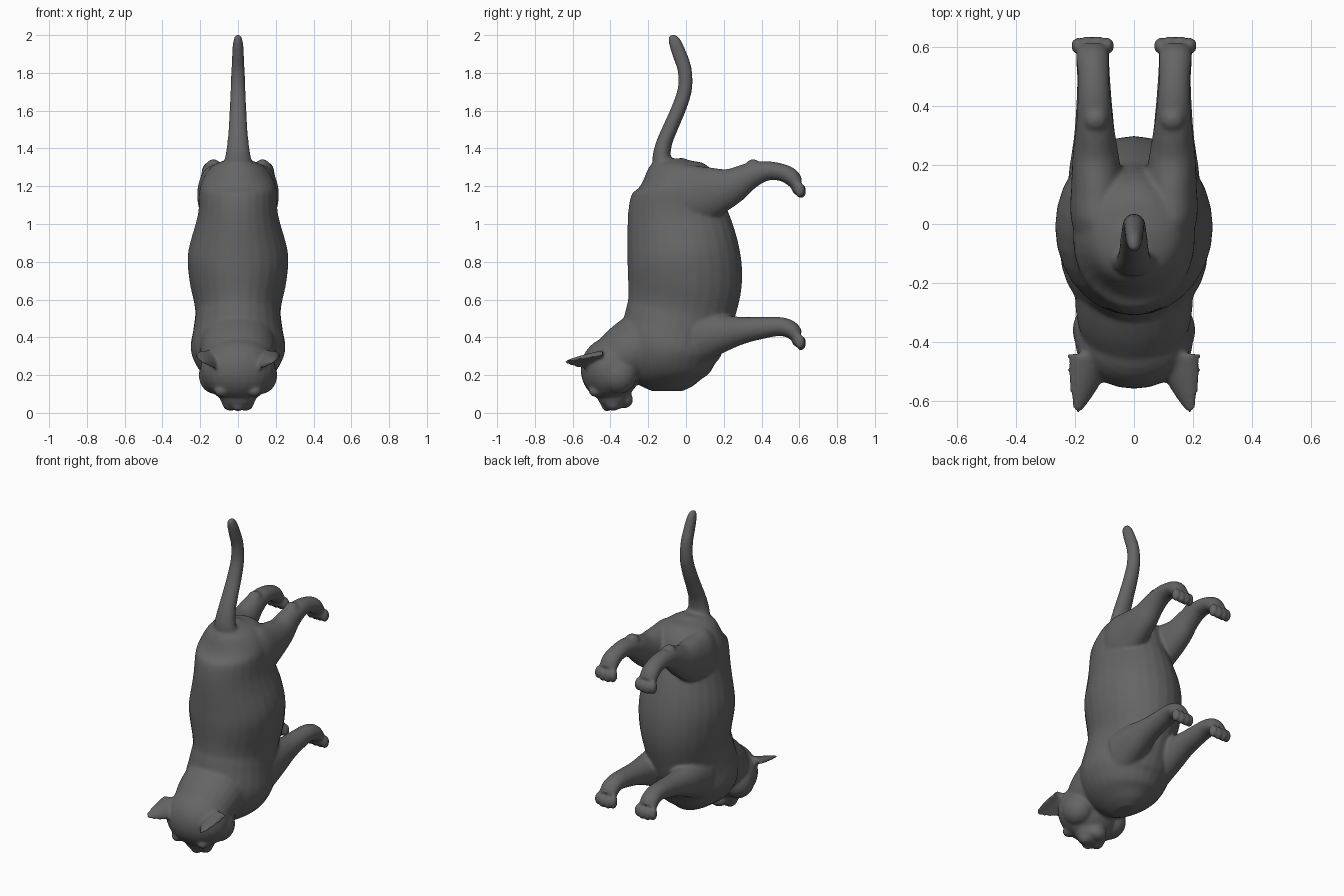
import bpy, bmesh
from math import sin, cos, pi
from mathutils import Vector, Matrix

cube = bpy.data.objects.get("Cube")
if cube:
    bpy.data.objects.remove(cube)

bm = bmesh.new()


def skin_rings(rings):
    """Bridge successive rings of points and cap both ends."""
    rows = [[bm.verts.new(p) for p in ring] for ring in rings]
    count = len(rows[0])
    for low, high in zip(rows, rows[1:]):
        for i in range(count):
            j = (i + 1) % count
            bm.faces.new((low[i], low[j], high[j], high[i]))
    bm.faces.new(rows[0])
    bm.faces.new(rows[-1])


def spline(stations, steps=5):
    """Smooth curve through all the stations, radii included."""
    pts = [Vector(s) for s in stations]
    pts = [pts[0]] + pts + [pts[-1]]
    result = []
    for a, b, c, d in zip(pts, pts[1:], pts[2:], pts[3:]):
        for k in range(steps):
            t = k / steps
            result.append(b + (c - a) * (t / 2)
                          + (a * 2 - b * 5 + c * 4 - d) * (t * t / 2)
                          + (b * 3 - a - c * 3 + d) * (t ** 3 / 2))
    return result + [pts[-1]]


def loft(stations, side=1, sides=28):
    """Elliptical tube; a station is x, y, z, side radius, depth radius."""
    path = spline(stations)
    rings = []
    for i, s in enumerate(path):
        before, after = path[max(i - 1, 0)], path[min(i + 1, len(path) - 1)]
        along = Vector((0, after[1] - before[1], after[2] - before[2])).normalized()
        across = along.cross(Vector((1, 0, 0)))
        ring = []
        for k in range(sides):
            a = 2 * pi * k / sides
            p = Vector(s[:3]) + across * (s[4] * sin(a))
            p.x += s[3] * cos(a)
            p.x *= side
            ring.append(p)
        rings.append(ring)
    skin_rings(rings)


def ball(center, radii, side=1):
    x, y, z = center
    place = Matrix.Translation((x * side, y, z)) @ Matrix.Diagonal((*radii, 1))
    bmesh.ops.create_uvsphere(bm, u_segments=24, v_segments=16, radius=1, matrix=place)


def ear(side):
    """Tapered crescent, hollow towards the outside of the face."""
    base, tip = Vector((.135, -.44, .275)), Vector((.192, -.643, .268))
    wide, back = Vector((.87, 0, .5)), Vector((-.5, 0, .87))
    rings, arc = [], 14
    for row in range(13):
        t = row / 12
        size = .088 * (1 - t) ** .75 + .008
        mid = base.lerp(tip, t)
        ring = []
        for depth, order in ((.75, range(arc + 1)), (.2 - .3 * t * (1 - t), range(arc - 1, 0, -1))):
            for k in order:
                a = pi * k / arc
                p = mid + wide * (size * cos(a)) + back * (size * (depth * sin(a) - .25))
                p.x *= side
                ring.append(p)
        rings.append(ring)
    skin_rings(rings)


def paw(y, z, side):
    """Four curled toes."""
    for i, offset in enumerate((-.051, -.018, .018, .051)):
        inner = i in (1, 2)
        ball((.14 + offset, y + .006 * inner, z - .006 * inner), (.022, .028, .04), side)
    ball((.14, y - .018, z + .01), (.055, .025, .035), side)


# Torso, from rump to chest
loft([(0, -.08, 1.345, .05, .07), (0, -.075, 1.3, .14, .14), (0, -.05, 1.2, .2, .225),
      (0, -.045, 1.05, .212, .265), (0, -.015, .85, .264, .297), (0, -.005, .7, .257, .302),
      (0, -.025, .55, .227, .287), (0, -.055, .45, .235, .28), (0, -.09, .33, .25, .265),
      (0, -.1, .22, .2, .225), (0, -.1, .15, .11, .15), (0, -.1, .115, .04, .08)])

# Tail
loft([(0, -.07, 1.22, .12, .1), (0, -.125, 1.33, .075, .055), (0, -.118, 1.42, .058, .043),
      (0, -.078, 1.52, .049, .04), (0, -.035, 1.62, .044, .039), (0, -.005, 1.72, .039, .038),
      (0, -.008, 1.82, .035, .038), (0, -.035, 1.9, .031, .038), (0, -.06, 1.965, .026, .033),
      (0, -.073, 1.995, .015, .02)])
ball((0, -.071, 1.98), (.021, .024, .024))

# Neck, skull, muzzle, nose and chin
loft([(0, -.12, .43, .2, .17), (0, -.22, .365, .2, .175), (0, -.31, .31, .195, .165),
      (0, -.4, .25, .17, .14)])
ball((0, -.4, .23), (.2, .158, .17))
ball((0, -.385, .095), (.1, .085, .08))
ball((0, -.42, .04), (.035, .028, .032))
ball((0, -.325, .07), (.055, .045, .045))

for side in (1, -1):
    ear(side)
    # Cheeks, whisker pads and eyes
    ball((.12, -.36, .2), (.088, .1, .1), side)
    ball((.04, -.385, .055), (.045, .045, .045), side)
    ball((.088, -.48, .115), (.036, .036, .03), side)
    # Front leg
    loft([(.12, .05, .4, .11, .15), (.13, .18, .42, .09, .105), (.133, .3, .437, .07, .072),
          (.135, .42, .452, .06, .057), (.137, .5, .457, .056, .05), (.14, .555, .44, .057, .047),
          (.14, .587, .405, .057, .036)], side)
    paw(.603, .376, side)
    # Hind leg with thigh and hock
    loft([(.11, -.06, 1.15, .085, .15), (.12, .03, 1.15, .095, .165), (.125, .14, 1.17, .087, .135),
          (.13, .24, 1.2, .077, .098), (.132, .33, 1.25, .064, .072), (.135, .42, 1.28, .056, .053),
          (.137, .5, 1.275, .053, .046), (.14, .555, 1.25, .056, .046),
          (.14, .587, 1.21, .056, .036)], side)
    ball((.13, .355, 1.305), (.042, .042, .038), side)
    paw(.603, 1.18, side)

bmesh.ops.recalc_face_normals(bm, faces=bm.faces)
mesh = bpy.data.meshes.new("cat")
bm.to_mesh(mesh)
bm.free()

# One dark grey coat
coat = bpy.data.materials.new("dark grey coat")
coat.use_nodes = True
grey = (.13, .13, .13, 1)
coat.diffuse_color = grey
coat.node_tree.nodes["Principled BSDF"].inputs["Base Color"].default_value = grey
mesh.materials.append(coat)

# Fuse the parts into a single soft skin
cat = bpy.data.objects.new("cat", mesh)
bpy.context.collection.objects.link(cat)
fuse = cat.modifiers.new("fuse", "REMESH")
fuse.mode = "VOXEL"
fuse.voxel_size = .009
fuse.use_smooth_shade = True
soften = cat.modifiers.new("soften", "SMOOTH")
soften.factor = .5
soften.iterations = 7
